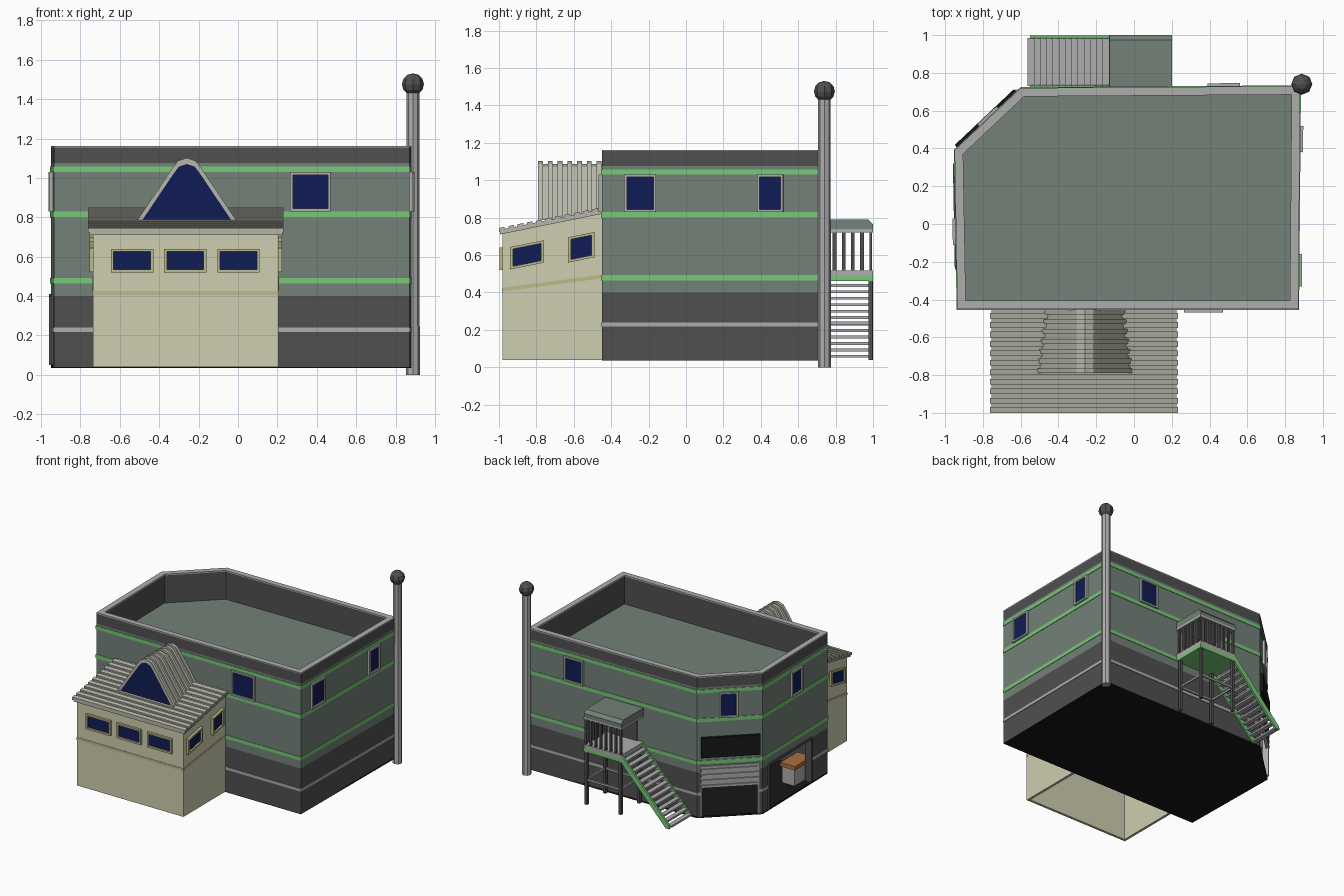
import bpy, bmesh
from math import atan2
from mathutils import Matrix, Vector

if "Cube" in bpy.data.objects:
    bpy.data.objects.remove(bpy.data.objects["Cube"])


def material(name, r, g, b):
    m = bpy.data.materials.new(name)
    m.diffuse_color = (r, g, b, 1)
    m.use_nodes = True
    m.node_tree.nodes["Principled BSDF"].inputs["Base Color"].default_value = m.diffuse_color
    return m


WALL = material("wall_green_grey", .17, .22, .185)
DARK = material("dark_grey", .08, .08, .08)
GREEN = material("stripe_green", .19, .58, .19)
PALE = material("pale_grey", .42, .42, .42)
CREAM = material("cream", .62, .62, .44)
OLIVE = material("olive_trim", .5, .5, .26)
ROOF = material("slat_roof", .47, .47, .40)
GLASS = material("navy_glass", .005, .012, .09)
BLACK = material("black", .008, .008, .008)
BROWN = material("brown", .4, .16, .05)


def finish(name, bm, mat):
    bmesh.ops.recalc_face_normals(bm, faces=bm.faces)
    me = bpy.data.meshes.new(name)
    bm.to_mesh(me)
    bm.free()
    if mat:
        me.materials.append(mat)
    ob = bpy.data.objects.new(name, me)
    bpy.context.collection.objects.link(ob)
    return ob


def boxes(name, items, mat=None, M=Matrix()):
    """Boxes given as (x0, x1, y0, y1, z0, z1) joined in one object."""
    bm = bmesh.new()
    for x0, x1, y0, y1, z0, z1 in items:
        T = Matrix.Translation(((x0 + x1) / 2, (y0 + y1) / 2, (z0 + z1) / 2))
        S = Matrix.Diagonal((x1 - x0, y1 - y0, z1 - z0, 1))
        bmesh.ops.create_cube(bm, size=1, matrix=M @ T @ S)
    return finish(name, bm, mat)


def prism(name, pts, axis, spans, mat=None):
    """Extrude a profile along an axis, once for each (start, end) span."""
    put = {'x': lambda p, t: (t, p[0], p[1]), 'y': lambda p, t: (p[0], t, p[1]),
           'z': lambda p, t: (p[0], p[1], t)}[axis]
    bm = bmesh.new()
    n = len(pts)
    for a, b in spans:
        lo = [bm.verts.new(put(p, a)) for p in pts]
        hi = [bm.verts.new(put(p, b)) for p in pts]
        bm.faces.new(lo)
        bm.faces.new(hi)
        for i in range(n):
            bm.faces.new((lo[i], lo[(i + 1) % n], hi[(i + 1) % n], hi[i]))
    return finish(name, bm, mat)


FOOT = [Vector(p) for p in ((-.935, -.45), (.87, -.45), (.88, .73), (-.6, .72), (-.95, .39))]


def offset(d):
    """Footprint moved inwards by d."""
    out = []
    for i, p in enumerate(FOOT):
        e1, e2 = (p - FOOT[i - 1]).normalized(), (FOOT[(i + 1) % 5] - p).normalized()
        n1, n2 = Vector((-e1.y, e1.x)), Vector((-e2.y, e2.x))
        out.append(p + (n1 + n2) * d / (1 + n1.dot(n2)))
    return out


def ring(name, d0, d1, z0, z1, mat):
    bm = bmesh.new()
    loops = [[bm.verts.new((p.x, p.y, z)) for p in offset(d)]
             for d, z in ((d0, z0), (d0, z1), (d1, z1), (d1, z0))]
    for k in range(4):
        a, b = loops[k], loops[(k + 1) % 4]
        for i in range(5):
            j = (i + 1) % 5
            bm.faces.new((a[i], a[j], b[j], b[i]))
    return finish(name, bm, mat)


def side(i):
    """Frame of one wall: x along the wall, -y outwards."""
    e = FOOT[(i + 1) % 5] - FOOT[i]
    return Matrix.Translation((*FOOT[i], 0)) @ Matrix.Rotation(atan2(e.y, e.x), 4, 'Z')


def window(name, M, s0, s1, z0, z1, frame):
    t = .014
    boxes(name + "_frame", [(s0, s1, -.018, .005, z0, z0 + t), (s0, s1, -.018, .005, z1 - t, z1),
                            (s0, s0 + t, -.018, .005, z0 + t, z1 - t),
                            (s1 - t, s1, -.018, .005, z0 + t, z1 - t)], frame, M)
    boxes(name + "_glass", [(s0 + t, s1 - t, -.006, .005, z0 + t, z1 - t)], GLASS, M)


# ground floor walls with the garage openings left out
length = [(FOOT[(i + 1) % 5] - FOOT[i]).length for i in range(5)]
pieces = [(0, 0, length[0]), (1, 0, length[1]), (2, 0, length[2]), (3, 0, .03),
          (3, .45, length[3]), (4, 0, .08), (4, .62, length[4])]
for k, (i, a, b) in enumerate(pieces):
    boxes(f"base_wall_{k}", [(a, b, 0, .04, .04, .40)], DARK, side(i))
    boxes(f"base_stripe_{k}", [(a - .002, b + .002, -.004, .02, .218, .24)], PALE, side(i))
prism("floor", FOOT, 'z', [(.036, .05)], BLACK)

# upper floor, stripes and parapet
prism("upper_floor", FOOT, 'z', [(.40, .93)], WALL)
ring("parapet_outer", 0, .02, .93, 1.075, WALL)
ring("parapet_inner", .02, .04, .93, 1.075, DARK)
ring("parapet_top", 0, .04, 1.075, 1.155, DARK)
ring("coping", 0, .045, 1.152, 1.162, PALE)
for k, (z0, z1) in enumerate(((.465, .493), (.80, .83), (1.03, 1.058))):
    ring(f"green_stripe_{k}", -.004, .01, z0, z1, GREEN)

# main windows: wall index and span along the wall
for k, (i, a, b) in enumerate(((0, 1.2, 1.405), (1, .12, .29), (1, .83, .97),
                               (2, .32, .49), (3, .16, .30), (4, .36, .50))):
    window(f"main_window_{k}", side(i), a, b, .83, 1.03, PALE)

# garage: sign board, half open shutter, jambs, bench
boxes("sign_board", [(.03, .46, -.02, .005, .52, .68)], BLACK, side(3))
boxes("roller_shutter", [(.03, .45, -.018 + .008 * (k % 2), .01, .28 + k * .0213, .301 + k * .0213)
                         for k in range(8)], PALE, side(3))
boxes("shutter_jambs", [(.022, .036, -.012, .03, .05, .46), (.444, .458, -.012, .03, .05, .46)], PALE, side(3))
boxes("garage_jambs", [(.07, .085, -.01, .045, .05, .41), (.615, .63, -.01, .045, .05, .41),
                       (.07, .63, -.01, .02, .395, .41)], DARK, side(4))
boxes("workbench_top", [(-.89, -.76, -.32, -.10, .18, .21)], BROWN)
boxes("workbench_body", [(-.88, -.77, -.31, -.11, .05, .18)], PALE)

# front extension: hollow shell, open at the bottom
X0, X1, YF, YB, K = -.735, .205, -.98, -.45, .2
prism("extension_side_walls", [(YF, .04), (YB, .04), (YB, .825), (YF, .72)], 'x',
      [(X0, X0 + .02), (X1 - .02, X1)], CREAM)
boxes("extension_front_wall", [(X0, X1, YF, YF + .02, .04, .72)], CREAM)
prism("extension_side_stripes", [(YF, .405), (YB, .475), (YB, .495), (YF, .425)], 'x',
      [(X0 - .003, X0 + .01), (X1 - .01, X1 + .003)], OLIVE)
boxes("extension_front_stripe", [(X0, X1, YF - .003, YF + .01, .405, .425)], OLIVE)
for k in range(3):
    a = -.645 + .27 * k
    window(f"extension_front_window_{k}", Matrix.Translation((0, YF, 0)), a, a + .215, .52, .64, OLIVE)
for tag, x, sign in (("right", X1, 1), ("left", X0, -1)):
    shear = Matrix.Identity(4)
    shear[2][0] = K * sign
    M = Matrix.Translation((x, YF, 0)) @ Matrix.Rotation(sign * 1.5707963, 4, 'Z') @ shear
    for k, (a, b, z0, z1) in enumerate(((.04, .22, .515, .635), (.35, .49, .49, .625))):
        s0, s1 = sorted((a * sign, b * sign))
        window(f"extension_{tag}_window_{k}", M, s0, s1, z0, z1, OLIVE)

# sloped slat roof
prism("extension_roof", [(-.995, .71), (YB, .82), (YB, .845), (-.995, .735)], 'x', [(-.755, .225)], ROOF)
shear = Matrix.Identity(4)
shear[2][1] = K
boxes("extension_roof_slats", [(-.762, .232, .05 * k, .05 * k + .03, -.004, .018) for k in range(11)],
      ROOF, Matrix.Translation((-0, -1, .727)) @ shear)


# dormer with ribbed roof
def arch(k):
    half = [(.25, 0), (.075, .26), (.045, .30)]
    pts = half + [(0, .315)] + [(-x, z) for x, z in reversed(half)]
    return [(-.26 + x * k, .787 + z * k) for x, z in pts]


prism("dormer_roof", arch(.95) + arch(.88)[::-1], 'y', [(-.78, YB)], ROOF)
prism("dormer_ribs", arch(1.0) + arch(.9)[::-1], 'y',
      [(-.79 + .052 * k, -.765 + .052 * k) for k in range(7)], ROOF)
prism("dormer_glass", arch(.93), 'y', [(-.785, YB)], GLASS)

# corner pole with ball
bm = bmesh.new()
bmesh.ops.create_cone(bm, cap_ends=True, segments=8, radius1=.035, radius2=.033, depth=1.45,
                      matrix=Matrix.Translation((.888, .74, .725)))
finish("pole", bm, PALE)
bm = bmesh.new()
bmesh.ops.create_uvsphere(bm, u_segments=8, v_segments=6, radius=.056,
                          matrix=Matrix.Translation((.888, .74, 1.475)))
finish("pole_ball", bm, DARK)

# rear landing: canopy, bars, deck, posts, rails
prism("canopy", [(.72, .735), (1, .735), (1, .765), (.975, .79), (.72, .79)], 'x', [(-.13, .2)], WALL)
boxes("canopy_edge", [(-.132, .202, .72, 1, .72, .738)], PALE)
bars = [(-.125 + .044 * k, -.11 + .044 * k, .98, .995, .515, .73) for k in range(8)]
bars += [(.182, .197, .735 + .049 * k, .755 + .049 * k, .515, .73) for k in range(5)]
boxes("railing_bars", bars, DARK)
boxes("deck", [(-.13, .2, .72, 1, .488, .518)], PALE)
boxes("deck_edge", [(-.132, .202, .72, 1, .46, .488)], GREEN)
boxes("rear_door", [(-.08, .13, .71, .732, .518, .72)], DARK)
boxes("landing_posts", [(x, x + .022, y, y + .022, .04, .46) for x in (-.125, .175) for y in (.74, .975)], DARK)
boxes("landing_rails", [(-.12, .19, .98, .992, .23, .245), (-.12, .19, .745, .757, .23, .245),
                        (-.12, -.108, .75, .98, .23, .245), (.18, .192, .75, .98, .23, .245)], PALE)

# open stairs going down to the left
N = 13
boxes("stair_treads", [(-.13 - .033 * (k + 1) - .004, -.13 - .033 * k, .73, .985,
                        .465 - .0345 * k, .48 - .0345 * k) for k in range(N)], PALE)
prism("stair_stringers", [(-.13, .515), (-.55, .065), (-.55, .04), (-.52, .04), (-.13, .455)], 'y',
      [(.725, .737), (.983, .999)], GREEN)
